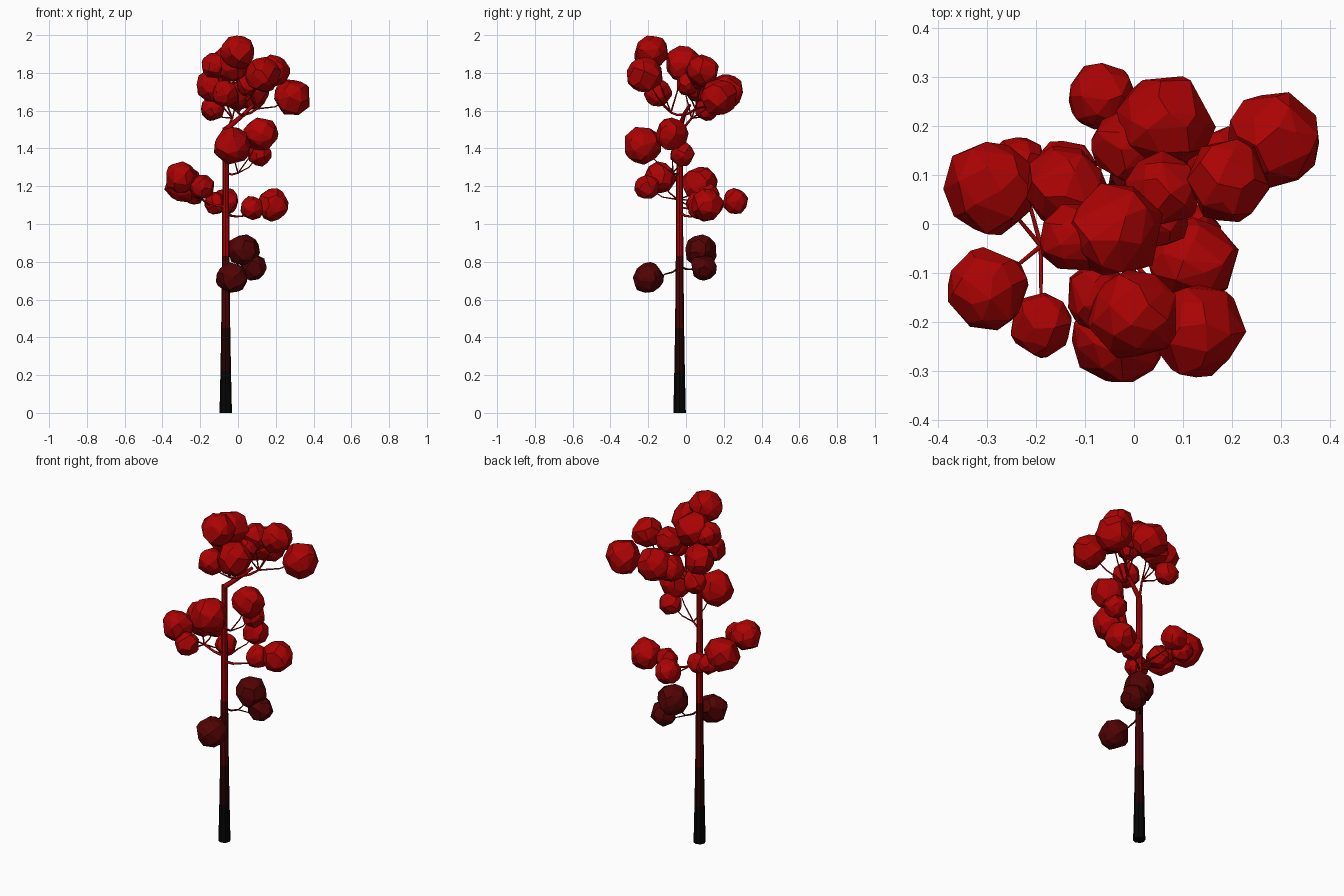
import bpy, bmesh, math, random
from mathutils import Vector

random.seed(4)
cube = bpy.data.objects.get("Cube")
if cube:
    bpy.data.objects.remove(cube, do_unlink=True)

STEM_X, STEM_Y = -0.065, -0.034


def material(name, rgb):
    m = bpy.data.materials.new(name)
    m.use_nodes = True
    m.diffuse_color = (*rgb, 1)
    m.node_tree.nodes["Principled BSDF"].inputs["Base Color"].default_value = (*rgb, 1)
    return m


BLACK = material("charred bark", (0.002, 0.0015, 0.0015))
SOOT = material("sooty bark", (0.013, 0.001, 0.001))
MAROON = material("maroon bark", (0.07, 0.001, 0.0015))
RED_BARK = material("red bark", (0.36, 0.001, 0.0015))
RED_LEAF = material("red foliage", (0.405, 0.0008, 0.001))
DARK_LEAF = material("dark foliage", (0.082, 0.0008, 0.001))


def add_object(name, bm, materials):
    mesh = bpy.data.meshes.new(name)
    bm.to_mesh(mesh)
    bm.free()
    for m in materials:
        mesh.materials.append(m)
    ob = bpy.data.objects.new(name, mesh)
    bpy.context.collection.objects.link(ob)


def trunk(sides=8):
    # Tapering stem, coloured in bands by height
    bm = bmesh.new()
    profile = [(0, 0.033), (0.22, 0.028), (0.45, 0.024), (0.83, 0.02), (1.2, 0.018), (1.51, 0.016)]
    rings = []
    for z, r in profile:
        rings.append([bm.verts.new((STEM_X + r * math.cos(math.tau * i / sides),
                                    STEM_Y + r * math.sin(math.tau * i / sides), z))
                      for i in range(sides)])
    for level, (a, b) in enumerate(zip(rings, rings[1:])):
        for i in range(sides):
            j = (i + 1) % sides
            bm.faces.new((a[i], a[j], b[j], b[i])).material_index = min(level, 3)
    bm.faces.new(rings[0][::-1])
    bm.faces.new(rings[-1]).material_index = 3
    add_object("trunk", bm, [BLACK, SOOT, MAROON, RED_BARK])


def branch(name, paths, mat):
    # Thin tapered tubes along a list of paths of (point, radius)
    cu = bpy.data.curves.new(name, "CURVE")
    cu.dimensions = "3D"
    cu.bevel_depth = 1
    cu.bevel_resolution = 1
    cu.use_fill_caps = True
    for path in paths:
        sp = cu.splines.new("POLY")
        sp.points.add(len(path) - 1)
        for p, (co, r) in zip(sp.points, path):
            p.co = (*co, 1)
            p.radius = r
    cu.materials.append(mat)
    bpy.context.collection.objects.link(bpy.data.objects.new(name, cu))


def clump(name, centre, r, mat, count=38):
    # Faceted boulder-like leaf mass: hull of jittered points on a ball
    bm = bmesh.new()
    spin = random.uniform(0, math.tau)
    for i in range(count):
        z = 1 - 2 * (i + 0.5) / count
        a = spin + i * 2.39996 + random.uniform(-0.35, 0.35)
        d = Vector((math.sqrt(1 - z * z) * math.cos(a), math.sqrt(1 - z * z) * math.sin(a),
                    z + random.uniform(-0.12, 0.12)))
        bm.verts.new(Vector(centre) + d.normalized() * r * random.uniform(0.95, 1.09))
    bmesh.ops.convex_hull(bm, input=bm.verts[:])
    loose = [v for v in bm.verts if not v.link_faces]
    bmesh.ops.delete(bm, geom=loose, context="VERTS")
    bmesh.ops.dissolve_limit(bm, angle_limit=math.radians(9), verts=bm.verts[:], edges=bm.edges[:])
    bmesh.ops.recalc_face_normals(bm, faces=bm.faces[:])
    add_object(name, bm, [mat])


def spray(name, start, hub, clumps, leaf, bark, thick=0.008):
    # One limb from the stem to a fork, then a bent twig to each clump
    start, hub = Vector(start), Vector(hub)
    paths = [[(start, thick), (start.lerp(hub, 0.5) - Vector((0, 0, 0.008)), thick * 0.85), (hub, thick * 0.7)]]
    for n, (x, y, z, r) in enumerate(clumps, 1):
        tip = Vector((x, y, z))
        bend = hub.lerp(tip, 0.5) - Vector((0, 0, 0.02))
        paths.append([(hub, thick * 0.6), (bend, thick * 0.45), (tip, thick * 0.3)])
        clump(f"{name}_foliage_{n}", tip, r, leaf)
    branch(f"{name}_branch", paths, bark)


def on_stem(z):
    return Vector((STEM_X, STEM_Y, z))


trunk()

# Crown: a leaning fork that carries three sprays
crown_fork = Vector((0.03, -0.01, 1.58))
branch("crown_limb", [[(on_stem(1.5), 0.016), (crown_fork, 0.012), ((0.08, 0.02, 1.63), 0.009)]], RED_BARK)
spray("crown_left", crown_fork, (0.1, 0.05, 1.61),
      [(0.288, 0.177, 1.67, 0.097), (0.19, 0.09, 1.81, 0.083), (0.065, 0.205, 1.7, 0.097),
       (0.06, 0.07, 1.79, 0.075), (0.05, 0.01, 1.74, 0.06)], RED_LEAF, RED_BARK)
spray("crown_front", crown_fork, (0.0, -0.08, 1.59),
      [(0, -0.185, 1.91, 0.09), (0.13, -0.22, 1.79, 0.093), (-0.07, -0.15, 1.69, 0.072),
       (-0.04, -0.015, 1.845, 0.097)], RED_LEAF, RED_BARK)
spray("crown_right", on_stem(1.5), (-0.03, 0.03, 1.56),
      [(-0.138, 0.075, 1.73, 0.084), (-0.135, 0.11, 1.61, 0.064), (-0.125, -0.03, 1.84, 0.07),
       (-0.01, 0.16, 1.68, 0.075)], RED_LEAF, RED_BARK)

# Middle sprays
spray("upper_front", on_stem(1.27), (0, -0.07, 1.27),
      [(-0.03, -0.23, 1.415, 0.097), (0.12, -0.075, 1.475, 0.089), (0.115, -0.02, 1.37, 0.064)],
      RED_LEAF, RED_BARK, 0.007)
spray("right", on_stem(1.09), (-0.19, -0.045, 1.13),
      [(-0.3, -0.135, 1.245, 0.084), (-0.19, -0.205, 1.195, 0.065),
       (-0.29, 0.075, 1.21, 0.096), (-0.235, 0.12, 1.16, 0.058), (-0.12, 0.06, 1.11, 0.06)],
      RED_LEAF, RED_BARK)
spray("left_back", on_stem(1.06), (0.0, 0.03, 1.04),
      [(0.185, 0.11, 1.1, 0.086), (0.075, 0.075, 1.085, 0.063)], RED_LEAF, RED_BARK)
spray("back", on_stem(1.09), (-0.07, 0.1, 1.08),
      [(-0.065, 0.26, 1.12, 0.07)], RED_LEAF, RED_BARK, 0.006)

# Low dark sprays
spray("low_back", on_stem(0.78), (-0.02, 0.03, 0.76),
      [(0.03, 0.08, 0.86, 0.084), (0.08, 0.09, 0.77, 0.07)], DARK_LEAF, MAROON, 0.006)
spray("low_front", on_stem(0.77), (-0.06, -0.11, 0.735),
      [(-0.03, -0.2, 0.715, 0.083)], DARK_LEAF, MAROON, 0.006)
